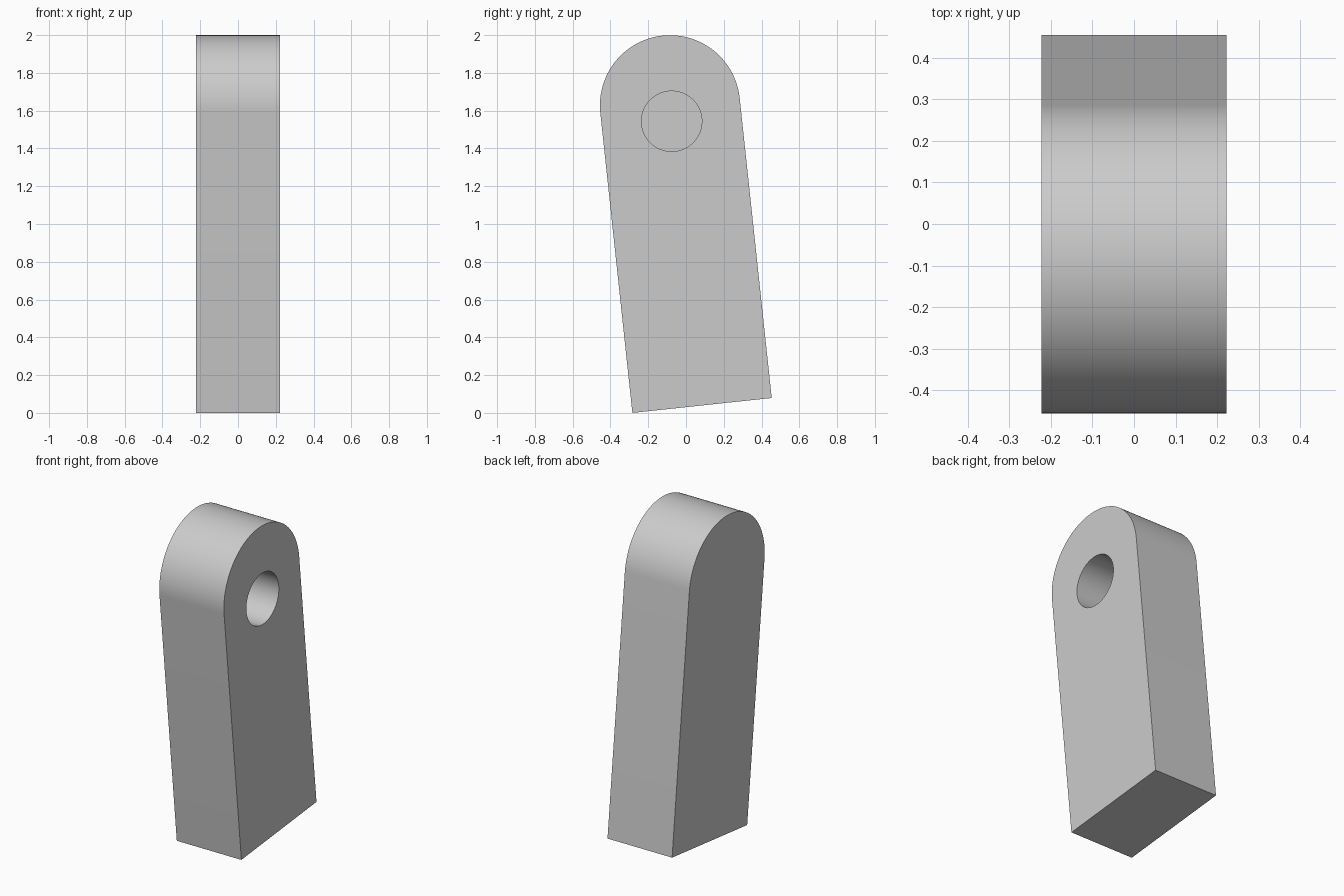
import bpy
import bmesh
from math import cos, sin, pi, radians

HALF_THICK = 0.222
RADIUS = 0.371
ARC_Z = 1.598        # height of the rounded end's centre along the arm
HOLE_Z = 1.513
HOLE_RADIUS = 0.16
HOLE_DEPTH = 0.33
TILT = radians(6.1)
ARC_STEPS = 48

cube = bpy.data.objects.get("Cube")
if cube:
    bpy.data.objects.remove(cube, do_unlink=True)

grey = bpy.data.materials.new("light_grey")
grey.use_nodes = True
colour = (0.6, 0.6, 0.6, 1)
grey.diffuse_color = colour
grey.node_tree.nodes["Principled BSDF"].inputs["Base Color"].default_value = colour


def extrude_profile(name, points, x0, x1):
    """Solid made by extruding a closed (y, z) outline from x0 to x1."""
    bm = bmesh.new()
    face = bm.faces.new([bm.verts.new((x0, y, z)) for y, z in points])
    top = bmesh.ops.extrude_face_region(bm, geom=[face])["geom"]
    verts = [v for v in top if isinstance(v, bmesh.types.BMVert)]
    bmesh.ops.translate(bm, verts=verts, vec=(x1 - x0, 0, 0))
    bmesh.ops.recalc_face_normals(bm, faces=bm.faces)
    mesh = bpy.data.meshes.new(name)
    bm.to_mesh(mesh)
    bm.free()
    mesh.materials.append(grey)
    obj = bpy.data.objects.new(name, mesh)
    bpy.context.collection.objects.link(obj)
    return obj


def arc(radius, centre_z, sweep, count):
    return [(radius * cos(sweep * i / ARC_STEPS),
             centre_z + radius * sin(sweep * i / ARC_STEPS)) for i in range(count)]


# Arm: straight block with a rounded upper end
outline = [(-RADIUS, 0), (RADIUS, 0)] + arc(RADIUS, ARC_Z, pi, ARC_STEPS + 1)
arm = extrude_profile("arm", outline, -HALF_THICK, HALF_THICK)

# Blind pin hole, open on the +x side only
cutter = extrude_profile("pin_hole_cutter",
                         arc(HOLE_RADIUS, HOLE_Z, 2 * pi, ARC_STEPS),
                         HALF_THICK - HOLE_DEPTH, HALF_THICK + 0.1)
cutter.hide_render = True
hole = arm.modifiers.new("pin_hole", "BOOLEAN")
hole.operation = "DIFFERENCE"
hole.solver = "EXACT"
hole.object = cutter

bpy.ops.object.select_all(action="DESELECT")
arm.select_set(True)
bpy.context.view_layer.objects.active = arm
bpy.ops.object.modifier_apply(modifier=hole.name)
bpy.data.objects.remove(cutter, do_unlink=True)
bpy.ops.object.shade_smooth_by_angle(angle=radians(30))

# Lean the arm forward, resting on its front lower edge
arm.rotation_euler.x = TILT
arm.location = (0, 0.085, RADIUS * sin(TILT))
